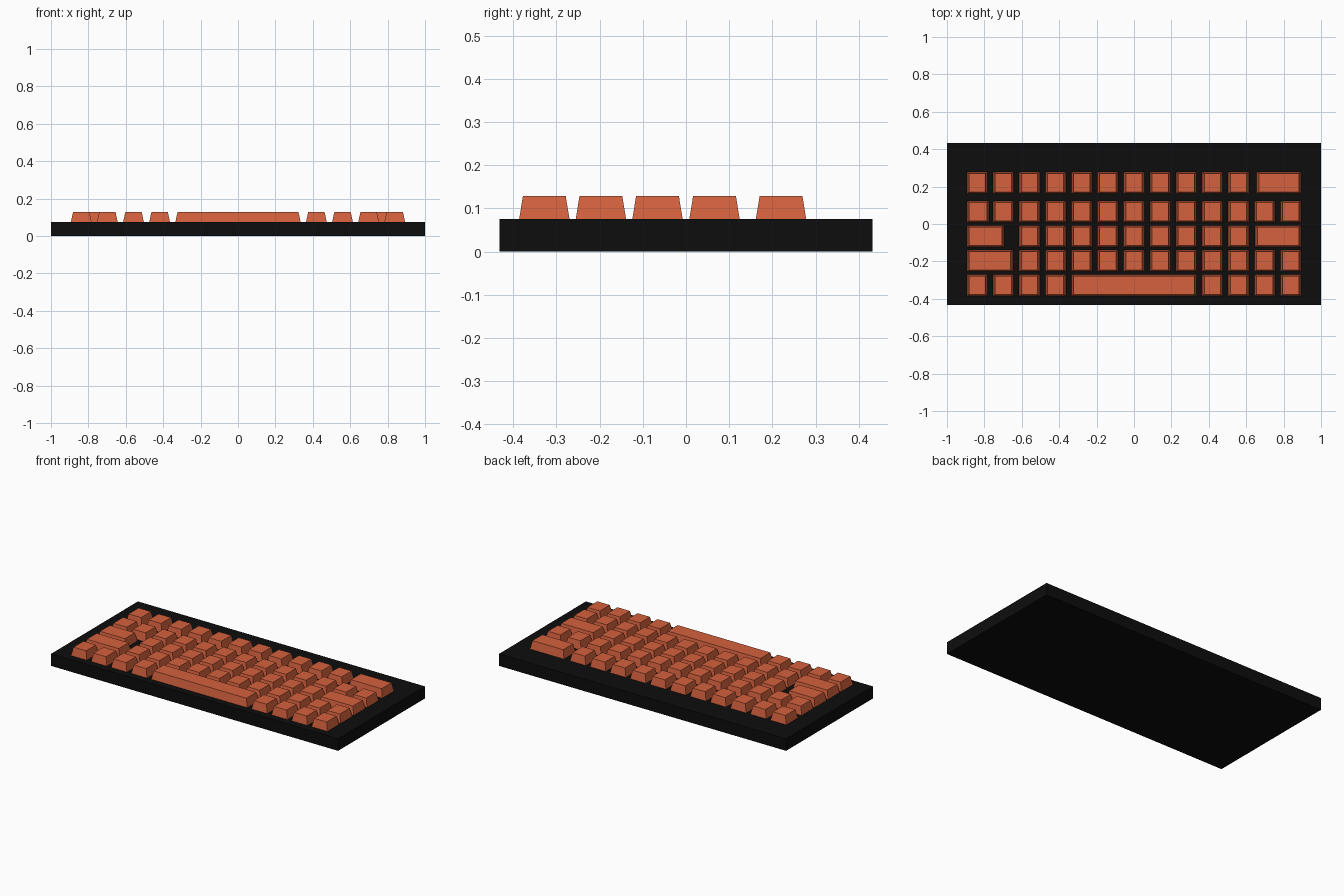
import bpy
import bmesh

cube = bpy.data.objects.get("Cube")
if cube:
    bpy.data.objects.remove(cube)


def material(name, color):
    m = bpy.data.materials.new(name)
    m.use_nodes = True
    m.diffuse_color = color
    bsdf = m.node_tree.nodes["Principled BSDF"]
    bsdf.inputs["Base Color"].default_value = color
    return m


black = material("case black", (0.004, 0.004, 0.004, 1))
orange = material("key orange", (0.66, 0.12, 0.047, 1))


def block(name, x0, x1, y0, y1, z0, z1, mat, inset_x=0.0, inset_y=0.0):
    """Box whose top face may be inset to give sloping sides."""
    bm = bmesh.new()
    bmesh.ops.create_cube(bm, size=1)
    for v in bm.verts:
        top = v.co.z > 0
        sx, sy = (1 if v.co.x > 0 else -1), (1 if v.co.y > 0 else -1)
        v.co.x = (x1 if sx > 0 else x0) - (sx * inset_x if top else 0)
        v.co.y = (y1 if sy > 0 else y0) - (sy * inset_y if top else 0)
        v.co.z = z1 if top else z0
    mesh = bpy.data.meshes.new(name)
    bm.to_mesh(mesh)
    bm.free()
    mesh.materials.append(mat)
    obj = bpy.data.objects.new(name, mesh)
    bpy.context.collection.objects.link(obj)


# Case
block("case", -1, 1, -0.432, 0.432, 0, 0.076, black)

# Keys: each row has a centre y, a column range of square keys, and wide keys
PITCH, HALF_W, HALF_D = 0.1397, 0.0555, 0.0585
EDGE = 0.893


def key(name, x0, x1, y):
    block(name, x0, x1, y - HALF_D, y + HALF_D, 0.074, 0.129, orange, 0.012, 0.009)


rows = [
    ("number", 0.220, range(-6, 5), [("backspace_key", 0.655, EDGE)]),
    ("upper", 0.066, range(-5, 7), [("tab_key", -EDGE, -0.775)]),
    ("home", -0.066, range(-4, 5), [("caps_key", -EDGE, -0.695),
                                    ("enter_key", 0.647, EDGE)]),
    ("lower", -0.197, range(-4, 7), [("shift_key", -EDGE, -0.647)]),
    ("bottom", -0.328, [*range(-6, -2), *range(3, 7)],
     [("space_bar", -0.335, 0.335)]),
]
for row, y, columns, wide in rows:
    for c in columns:
        key(f"{row}_key_{c + 7}", c * PITCH - HALF_W, c * PITCH + HALF_W, y)
    for name, x0, x1 in wide:
        key(name, x0, x1, y)
